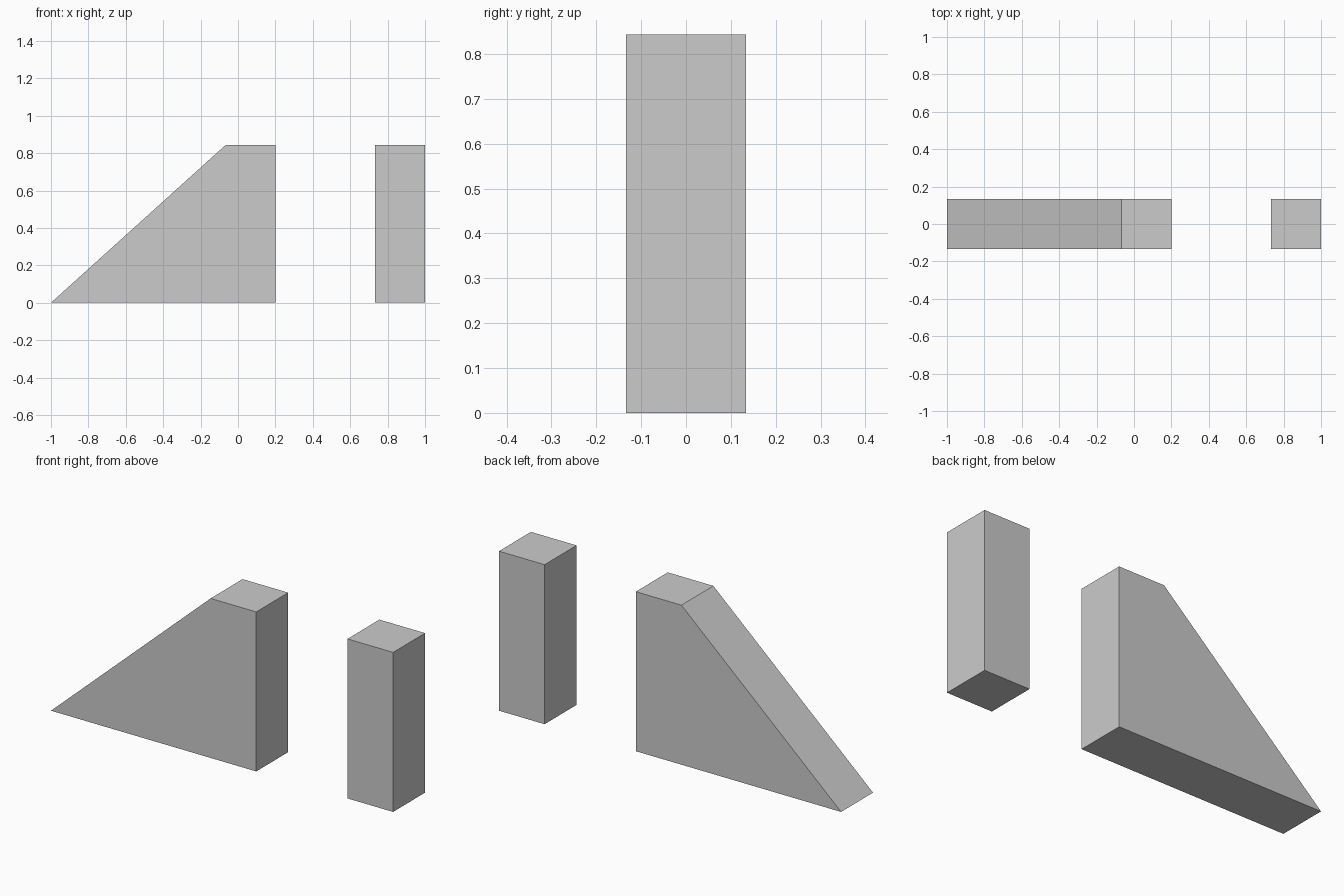
import bpy
import bmesh

if "Cube" in bpy.data.objects:
    bpy.data.objects.remove(bpy.data.objects["Cube"])

WIDTH = 2 / 7.5      # shared thickness of ramp and post
HEIGHT = 0.843


def extrude_profile(name, profile):
    """Extrude an x-z outline along y, centred on y = 0."""
    bm = bmesh.new()
    face = bm.faces.new([bm.verts.new((x, -WIDTH / 2, z)) for x, z in profile])
    result = bmesh.ops.extrude_face_region(bm, geom=[face])
    moved = [v for v in result["geom"] if isinstance(v, bmesh.types.BMVert)]
    bmesh.ops.translate(bm, verts=moved, vec=(0, WIDTH, 0))
    bmesh.ops.recalc_face_normals(bm, faces=bm.faces)
    mesh = bpy.data.meshes.new(name)
    bm.to_mesh(mesh)
    bm.free()
    obj = bpy.data.objects.new(name, mesh)
    bpy.context.collection.objects.link(obj)
    return obj


# Ramp with a flat square landing at the top
extrude_profile("ramp", [(-1, 0), (0.2, 0), (0.2, HEIGHT), (0.2 - WIDTH, HEIGHT)])

# Separate square post
extrude_profile("post", [(1 - WIDTH, 0), (1, 0), (1, HEIGHT), (1 - WIDTH, HEIGHT)])
